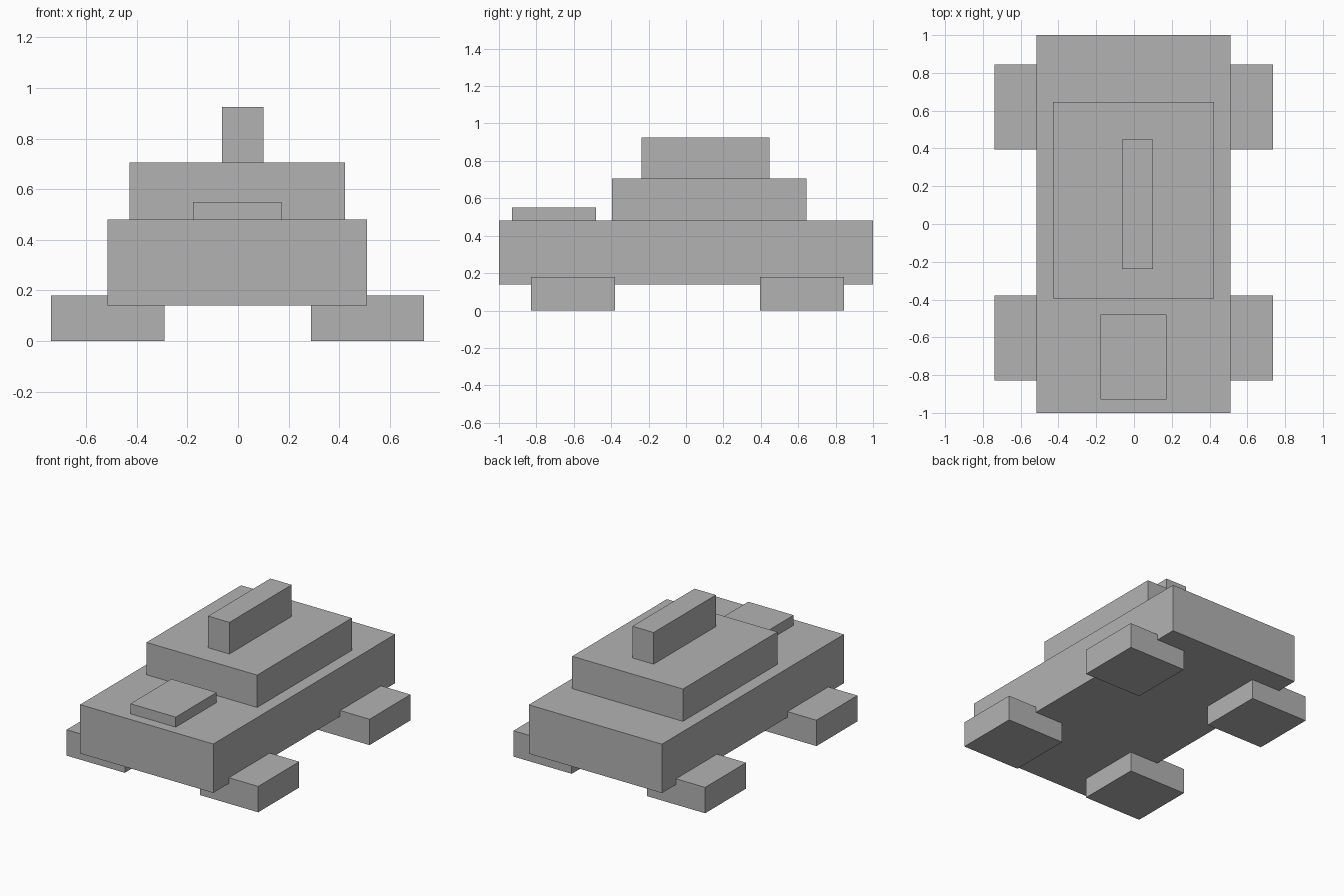
import bpy
from mathutils import Vector

cube = bpy.data.objects.get("Cube")
if cube:
    bpy.data.objects.remove(cube, do_unlink=True)

# Single plain material
grey = bpy.data.materials.new("plain_grey")
grey.use_nodes = True
colour = (0.45, 0.45, 0.45, 1)
grey.diffuse_color = colour
grey.node_tree.nodes["Principled BSDF"].inputs["Base Color"].default_value = colour


def block(name, low, high):
    """Flat-sided box between two opposite corners."""
    low, high = Vector(low), Vector(high)
    bpy.ops.mesh.primitive_cube_add(size=1, location=(low + high) / 2)
    obj = bpy.context.object
    obj.name = name
    for v in obj.data.vertices:
        v.co *= high - low
    obj.data.materials.append(grey)
    return obj


# Stacked body
block("chassis", (-0.515, -1, 0.14), (0.51, 1, 0.48))
block("cabin", (-0.428, -0.395, 0.48), (0.424, 0.645, 0.705))
block("hood_plate", (-0.177, -0.93, 0.48), (0.172, -0.48, 0.55))
block("roof_fin", (-0.064, -0.237, 0.705), (0.1, 0.447, 0.925))

# Four block wheels, partly sunk into the chassis
for end, y in (("front", -0.604), ("rear", 0.62)):
    for side, x in (("left", 0.512), ("right", -0.515)):
        block(f"{end}_{side}_wheel",
              (x - 0.224, y - 0.225, 0), (x + 0.224, y + 0.225, 0.18))
